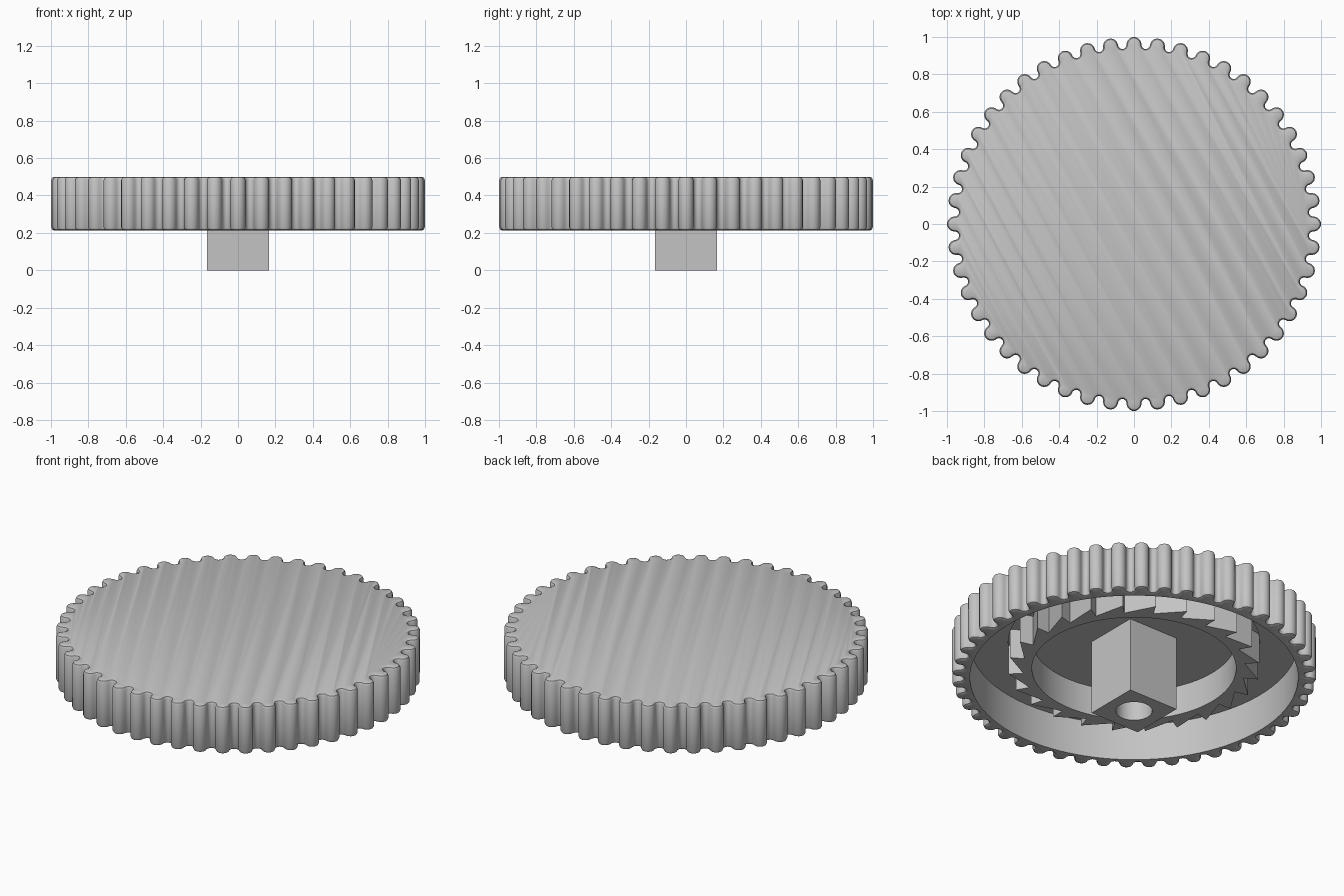
import bpy, bmesh, math

if "Cube" in bpy.data.objects:
    bpy.data.objects.remove(bpy.data.objects["Cube"])

grey = bpy.data.materials.new("light_grey")
grey.diffuse_color = (0.55, 0.55, 0.55, 1)
grey.use_nodes = True
grey.node_tree.nodes["Principled BSDF"].inputs["Base Color"].default_value = grey.diffuse_color


def polar(r, a):
    return (r * math.cos(a), r * math.sin(a))


def loft(name, rings, closed=False, cap=False):
    """Skin a list of (outline, z) rings of equal point count."""
    bm = bmesh.new()
    loops = [[bm.verts.new((x, y, z)) for x, y in pts] for pts, z in rings]
    pairs = list(zip(loops, loops[1:]))
    if closed:
        pairs.append((loops[-1], loops[0]))
    for a, b in pairs:
        n = len(a)
        for i in range(n):
            j = (i + 1) % n
            bm.faces.new((a[i], a[j], b[j], b[i]))
    if cap:
        bm.faces.new(loops[0])
        bm.faces.new(loops[-1])
    bmesh.ops.recalc_face_normals(bm, faces=bm.faces)
    me = bpy.data.meshes.new(name)
    bm.to_mesh(me)
    bm.free()
    me.materials.append(grey)
    ob = bpy.data.objects.new(name, me)
    bpy.context.collection.objects.link(ob)
    bpy.context.view_layer.objects.active = ob
    ob.select_set(True)
    bpy.ops.object.shade_smooth_by_angle(angle=math.radians(28))
    ob.select_set(False)
    return ob


# Knurled dial: round ribs and round valleys, offset inward by d
RIBS, BUMP, CENTER = 48, 0.04, 0.96
STEP = 2 * math.pi / RIBS
VALLEY = CENTER * 2 * math.sin(STEP / 4) * math.cos(STEP / 4) * 2 / 2 - BUMP


def knurl(d=0.0):
    pts = []
    for k in range(RIBS):
        for mid, r, sign, count in ((0, BUMP - d, 1, 8), (STEP / 2, VALLEY + d, -1, 6)):
            a = k * STEP + mid
            cx, cy = polar(CENTER, a)
            for i in range(count):
                t = -math.pi / 2 + math.pi * (i + 0.5) / count
                dx, dy = sign * r * math.cos(t), r * math.sin(t)
                pts.append((cx + dx * math.cos(a) - dy * math.sin(a),
                            cy + dx * math.sin(a) + dy * math.cos(a)))
    return pts


def circle_like(pts, r):
    return [polar(r, math.atan2(y, x)) for x, y in pts]


base = knurl()
loft("knurled_dial", [
    (knurl(0.018), 0.5), (knurl(0.006), 0.495), (base, 0.482),
    (base, 0.23), (knurl(0.006), 0.217), (knurl(0.018), 0.212),
    (circle_like(base, 0.90), 0.212), (circle_like(base, 0.90), 0.435),
    (circle_like(base, 0.69), 0.435), (circle_like(base, 0.69), 0.45),
], cap=True)

# Ratchet ring: saw teeth outside, plain bore inside
TEETH, SEG = 24, 6
outer, bore = [], []
for k in range(TEETH):
    a0, a1 = (2 * math.pi * (k + i) / TEETH for i in (0, 1))
    root, tip = polar(0.61, a0), polar(0.69, a1)
    for i in range(SEG):
        t = i / (SEG - 1)
        outer.append(tuple(p + (q - p) * t for p, q in zip(root, tip)))
        bore.append(polar(0.56, a0 + (a1 - a0) * i / SEG))
loft("ratchet_ring", [(outer, 0.452), (outer, 0.27), (bore, 0.27), (bore, 0.452)], closed=True)

# Square drive post with a blind round hole
angles = [2 * math.pi * i / 48 for i in range(48)]
square = [polar(0.165 / max(abs(math.cos(a)), abs(math.sin(a))), a) for a in angles]
hole = [polar(0.10, a) for a in angles]
loft("square_post", [(square, 0.452), (square, 0), (hole, 0), (hole, 0.45)], cap=True)
